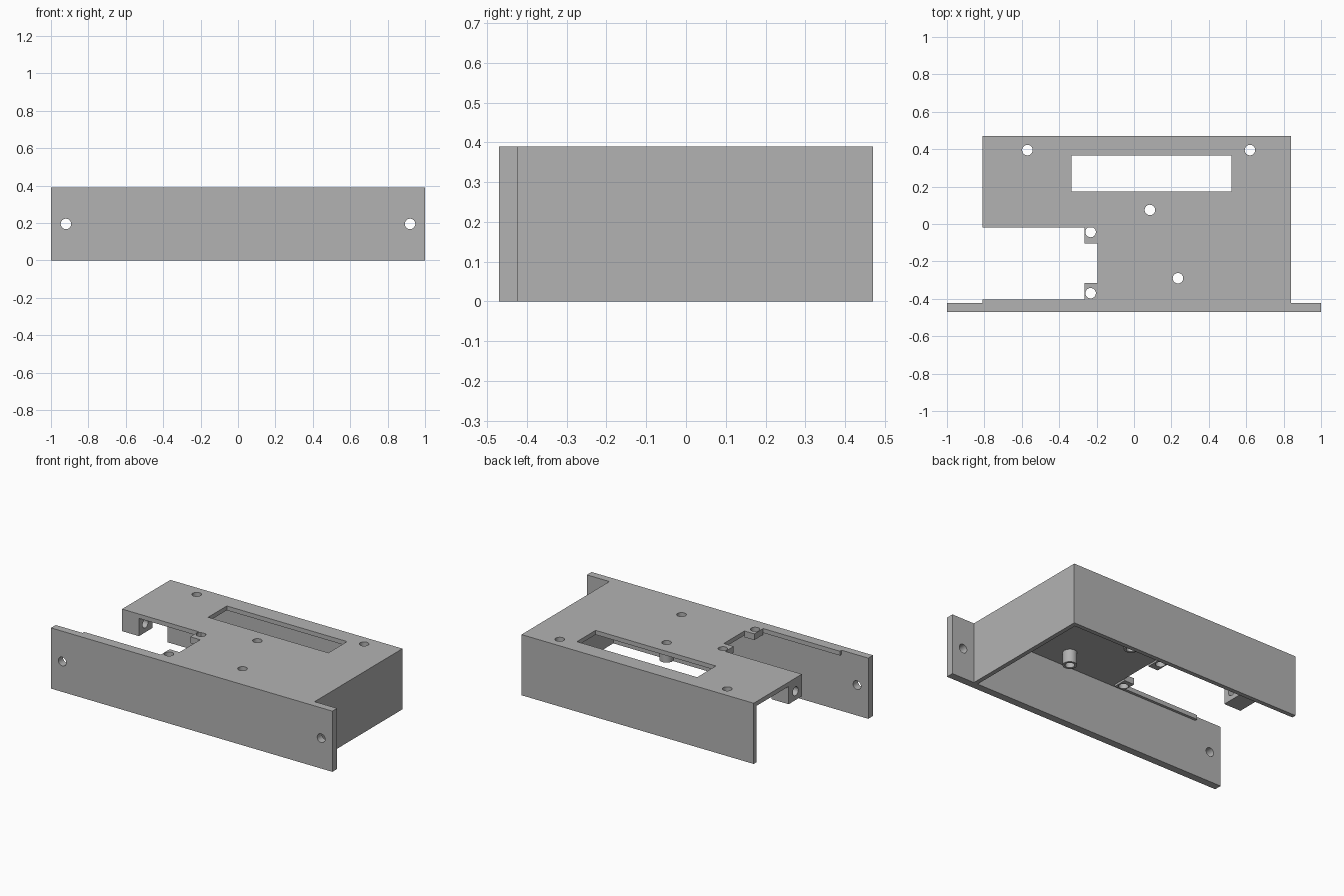
import bpy
import bmesh
from mathutils import Matrix, Vector

cube = bpy.data.objects.get("Cube")
if cube:
    bpy.data.objects.remove(cube, do_unlink=True)

TOP = 0.39          # overall height
WALL = 0.028        # sheet thickness
UNDER = TOP - WALL  # underside of the top plate
LEFT, RIGHT = -0.81, 0.84
FRONT, PANEL_BACK, BACK = -0.47, -0.422, 0.47
HOLE = 0.028

grey = bpy.data.materials.new("plain_grey")
grey.use_nodes = True
grey.diffuse_color = (0.45, 0.45, 0.45, 1)
grey.node_tree.nodes["Principled BSDF"].inputs["Base Color"].default_value = (0.45, 0.45, 0.45, 1)


def finish(name, bm):
    bmesh.ops.recalc_face_normals(bm, faces=bm.faces[:])
    mesh = bpy.data.meshes.new(name)
    bm.to_mesh(mesh)
    bm.free()
    mesh.materials.append(grey)
    ob = bpy.data.objects.new(name, mesh)
    bpy.context.collection.objects.link(ob)
    return ob


def prism(name, outline, z0, z1):
    bm = bmesh.new()
    face = bm.faces.new([bm.verts.new((x, y, z0)) for x, y in outline])
    grown = bmesh.ops.extrude_face_region(bm, geom=[face])
    verts = [g for g in grown["geom"] if isinstance(g, bmesh.types.BMVert)]
    bmesh.ops.translate(bm, verts=verts, vec=(0, 0, z1 - z0))
    return finish(name, bm)


def box(name, x0, x1, y0, y1, z0, z1):
    return prism(name, [(x0, y0), (x1, y0), (x1, y1), (x0, y1)], z0, z1)


def rod(name, centre, axis, radius, length):
    bm = bmesh.new()
    turn = Vector((0, 0, 1)).rotation_difference(Vector(axis)).to_matrix().to_4x4()
    bmesh.ops.create_cone(bm, cap_ends=True, segments=32, radius1=radius, radius2=radius,
                          depth=length, matrix=Matrix.Translation(centre) @ turn)
    return finish(name, bm)


def cut(ob, cutters):
    for cutter in cutters:
        mod = ob.modifiers.new("cut", 'BOOLEAN')
        mod.operation = 'DIFFERENCE'
        mod.solver = 'EXACT'
        mod.object = cutter
        bpy.context.view_layer.objects.active = ob
        bpy.ops.object.modifier_apply(modifier=mod.name)
        bpy.data.objects.remove(cutter, do_unlink=True)


def drill(x, y):
    return rod("cutter", (x, y, 0.3), (0, 0, 1), HOLE, 0.4)


# Front panel with a screw hole at each end
panel = box("front_panel", -1, 1, FRONT, PANEL_BACK, 0, TOP)
cut(panel, [rod("cutter", (s * 0.92, FRONT, 0.195), (0, 1, 0), HOLE, 0.3) for s in (-1, 1)])

# Top plate: notched on the left, with a narrow lip behind the panel
NOTCH_X, NOTCH_BACK, LIP = -0.195, -0.02, -0.405
plate = prism("top_plate", [
    (LEFT, PANEL_BACK), (RIGHT, PANEL_BACK), (RIGHT, BACK), (LEFT, BACK),
    (LEFT, NOTCH_BACK), (NOTCH_X, NOTCH_BACK), (NOTCH_X, LIP), (LEFT, LIP)], UNDER, TOP)
post_spots = [(-0.57, 0.395), (0.62, 0.395), (0.085, 0.075), (0.235, -0.29)]
slot = box("cutter", -0.335, 0.52, 0.175, 0.365, 0.2, 0.5)
cut(plate, [slot] + [drill(*p) for p in post_spots])

# Hollow standoffs under the plate
for i, (x, y) in enumerate(post_spots):
    post = rod("standoff_%d" % (i + 1), (x, y, (0.28 + UNDER) / 2), (0, 0, 1), 0.042, UNDER - 0.28)
    cut(post, [drill(x, y)])

# Mounting tabs in the notch corners
for name, y0, y1, hole_y in (("rear_tab", -0.105, NOTCH_BACK, -0.043),
                             ("front_tab", LIP, -0.315, -0.37)):
    tab = box(name, -0.265, NOTCH_X, y0, y1, TOP - 0.04, TOP)
    cut(tab, [drill(-0.232, hole_y)])

# Back wall and left side wall
box("back_wall", LEFT, RIGHT, BACK - WALL, BACK, 0, UNDER)
box("side_wall", RIGHT - WALL, RIGHT, PANEL_BACK, BACK - WALL, 0, UNDER)

# Hanging block at the open end, bored sideways
block = box("bracket_block", LEFT, -0.69, NOTCH_BACK, 0.115, 0.248, UNDER)
cut(block, [rod("cutter", (-0.75, 0.045, 0.305), (1, 0, 0), HOLE, 0.4)])

# Smooth bores with crisp edges
for ob in bpy.context.collection.objects:
    ob.select_set(ob.type == 'MESH')
bpy.context.view_layer.objects.active = plate
bpy.ops.object.shade_smooth_by_angle(angle=0.6)
